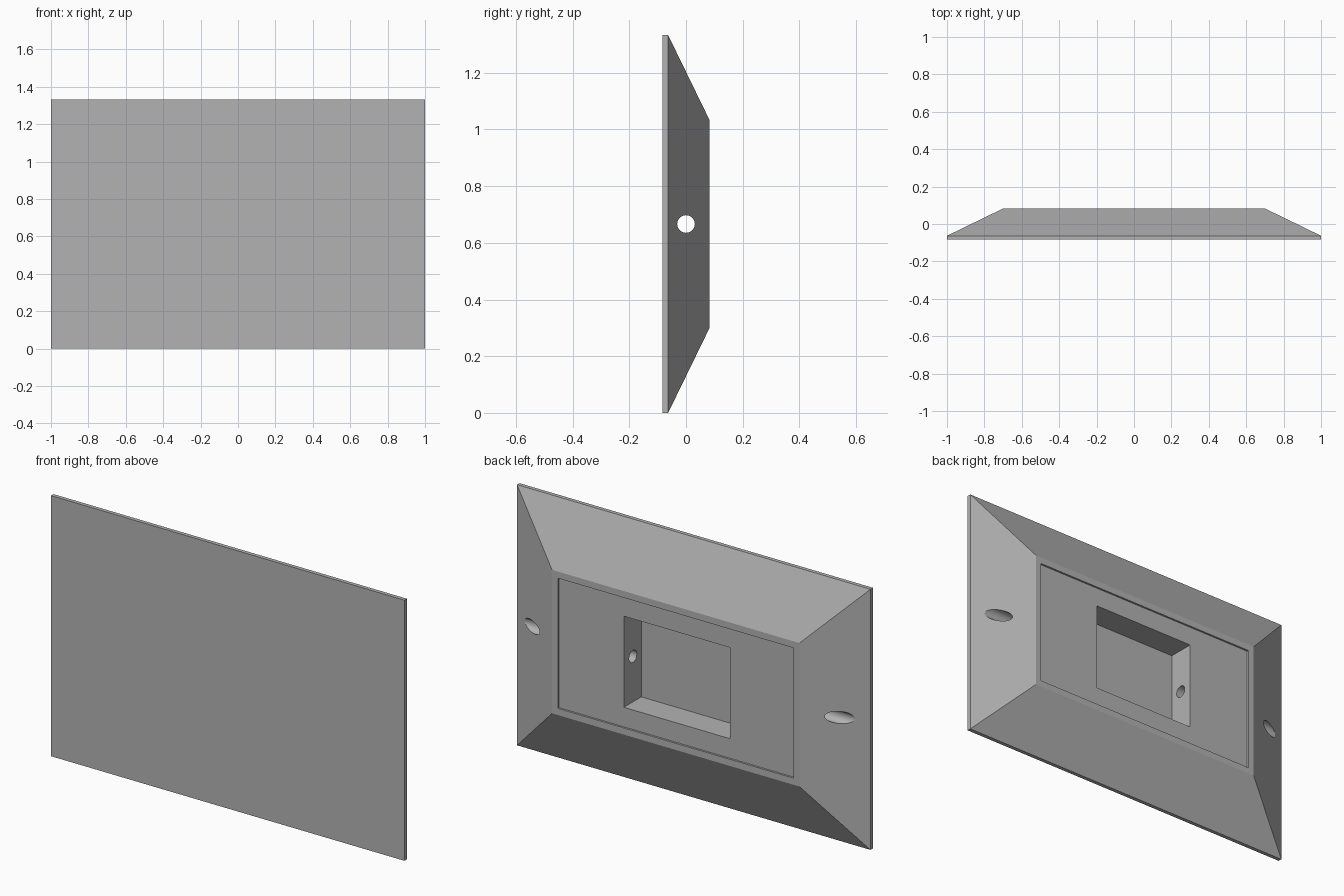
import bpy
import bmesh
from math import radians
from mathutils import Matrix, Vector

if "Cube" in bpy.data.objects:
    bpy.data.objects.remove(bpy.data.objects["Cube"], do_unlink=True)

HEIGHT = 1.333
MID_Z = HEIGHT / 2
FRONT_Y, RIM_Y, BACK_Y = -0.083, -0.063, 0.083

grey = bpy.data.materials.new("plain grey")
grey.use_nodes = True
colour = (0.45, 0.45, 0.45, 1)
grey.diffuse_color = colour
grey.node_tree.nodes["Principled BSDF"].inputs["Base Color"].default_value = colour


def make_object(name, bm):
    bmesh.ops.recalc_face_normals(bm, faces=bm.faces)
    mesh = bpy.data.meshes.new(name)
    bm.to_mesh(mesh)
    bm.free()
    mesh.materials.append(grey)
    obj = bpy.data.objects.new(name, mesh)
    bpy.context.collection.objects.link(obj)
    return obj


def loft(name, sections):
    """Join centred rectangles (half width, half height, y) into a closed solid."""
    bm = bmesh.new()
    rings = [[bm.verts.new((sx * w, y, MID_Z + sz * h))
              for sx, sz in ((-1, -1), (1, -1), (1, 1), (-1, 1))]
             for w, h, y in sections]
    for a, b in zip(rings, rings[1:]):
        for i in range(4):
            j = (i + 1) % 4
            bm.faces.new((a[i], a[j], b[j], b[i]))
    bm.faces.new(rings[0])
    bm.faces.new(rings[-1])
    return make_object(name, bm)


def cut(target, cutter):
    """Subtract the cutter for good, then remove it."""
    cutter.hide_render = True
    mod = target.modifiers.new(cutter.name, 'BOOLEAN')
    mod.operation = 'DIFFERENCE'
    mod.solver = 'EXACT'
    mod.object = cutter
    bpy.context.view_layer.objects.active = target
    bpy.ops.object.modifier_apply(modifier=mod.name)
    bpy.data.objects.remove(cutter, do_unlink=True)


# Flat front slab with a sloped frame behind it
panel = loft("wall_panel", [(1, MID_Z, FRONT_Y), (1, MID_Z, RIM_Y), (0.7, 0.367, BACK_Y)])

# Shallow recess in the back, then the deep pocket
cut(panel, loft("recess_cutter", [(0.667, 0.333, BACK_Y - 0.01), (0.667, 0.333, 0.2)]))
cut(panel, loft("pocket_cutter", [(0.3, 0.233, -0.067), (0.3, 0.233, 0.2)]))

# Round cable hole from side to side
bm = bmesh.new()
bmesh.ops.create_cone(bm, cap_ends=True, segments=48, radius1=0.031, radius2=0.031, depth=2.4,
                      matrix=Matrix.Translation(Vector((0, 0, MID_Z))) @ Matrix.Rotation(radians(90), 4, 'Y'))
cut(panel, make_object("hole_cutter", bm))

# Smooth hole walls, sharp corners elsewhere
bpy.ops.object.select_all(action='DESELECT')
panel.select_set(True)
bpy.context.view_layer.objects.active = panel
bpy.ops.object.shade_smooth_by_angle(angle=radians(20))
